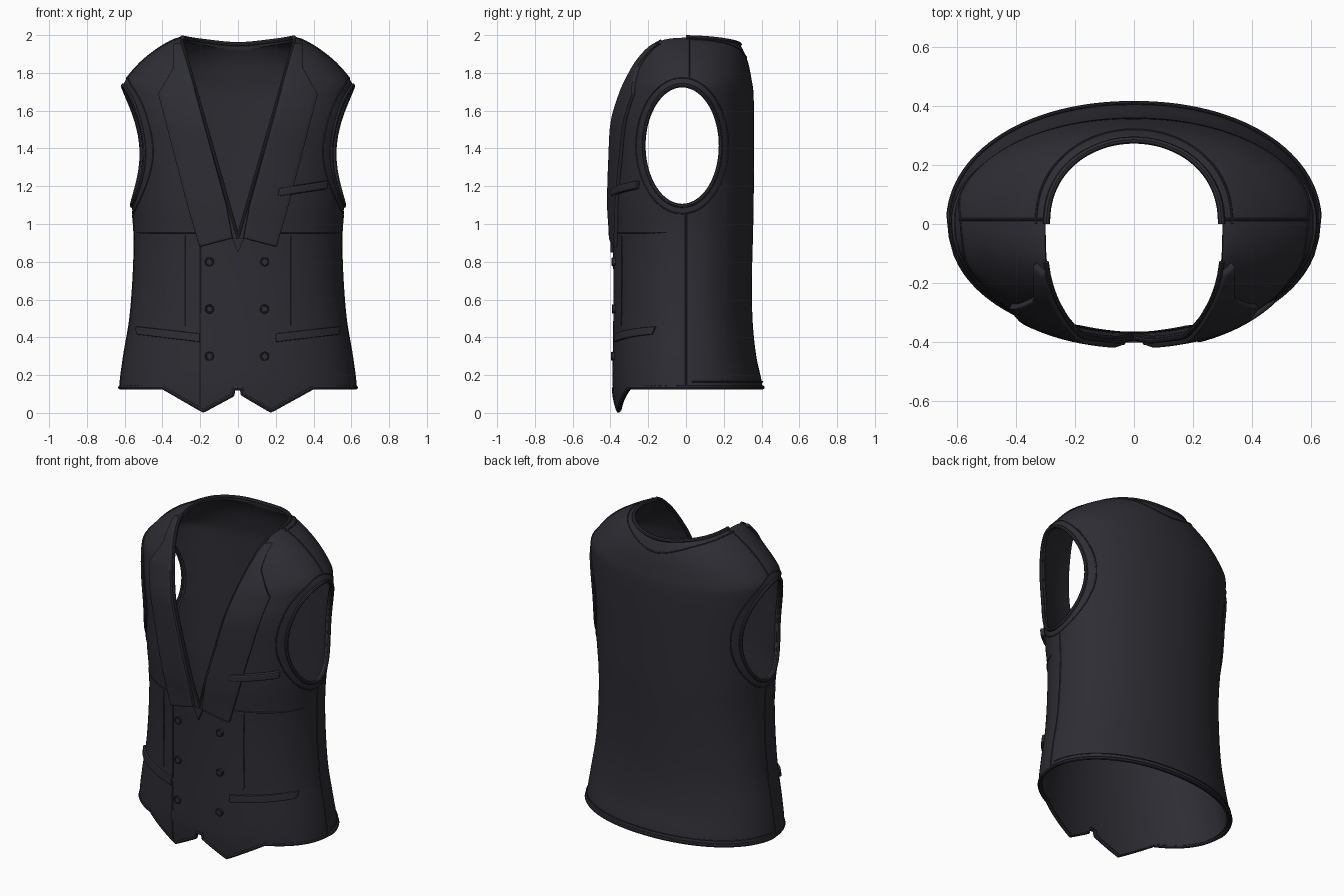
import bpy, bmesh, math
from mathutils import Vector

cube = bpy.data.objects.get("Cube")
if cube:
    bpy.data.objects.remove(cube, do_unlink=True)


def material(name, colour):
    m = bpy.data.materials.new(name)
    m.use_nodes = True
    m.diffuse_color = colour
    bsdf = m.node_tree.nodes["Principled BSDF"]
    bsdf.inputs["Base Color"].default_value = colour
    bsdf.inputs["Roughness"].default_value = 0.8
    return m


FABRIC = material("charcoal fabric", (0.026, 0.026, 0.034, 1))

# Body profile: height, half width, front depth, back depth
PROFILE = [(-.05, .63, .37, .41), (.14, .625, .388, .405), (.3, .605, .388, .372),
           (.5, .572, .385, .352), (.75, .553, .385, .35), (.95, .55, .39, .355),
           (1.1, .562, .4, .358), (1.35, .58, .4, .36), (1.55, .598, .395, .36),
           (1.7, .608, .355, .357), (1.75, .602, .335, .35), (1.85, .52, .295, .33),
           (1.92, .435, .262, .303), (1.96, .37, .245, .275), (1.98, .325, .235, .23),
           (2.0, .24, .2, .14)]
POWER = 2.1


def section(z):
    """Smoothly interpolated half width, front depth and back depth."""
    z = min(max(z, PROFILE[0][0]), PROFILE[-1][0])
    i = max(k for k in range(len(PROFILE) - 1) if PROFILE[k][0] <= z)
    p, q = PROFILE[i], PROFILE[i + 1]
    o, r = PROFILE[max(i - 1, 0)], PROFILE[min(i + 2, len(PROFILE) - 1)]
    h = q[0] - p[0]
    t = (z - p[0]) / h
    out = []
    for k in (1, 2, 3):
        m0 = (q[k] - o[k]) / (q[0] - o[0]) * h
        m1 = (r[k] - p[k]) / (r[0] - p[0]) * h
        a, b = p[k], q[k]
        out.append(a + t * m0 + t * t * (3 * (b - a) - 2 * m0 - m1)
                   + t ** 3 * (2 * (a - b) + m0 + m1))
    return out


def round_off(u):
    return max(0, 1 - min(abs(u), 1) ** POWER) ** (1 / POWER)


def front(x, z, off=0):
    w, f, _ = section(z)
    y = -f * round_off(x / w)
    n = Vector((x / w ** 2, y / f ** 2, 0)).normalized()
    return Vector((x, y, z)) + n * off


def back(x, z):
    w, _, b = section(z)
    return Vector((x, b * round_off(x / w), z))


def side(s, y, z):
    w, f, b = section(z)
    return Vector((s * w * round_off(y / (f if y < 0 else b)), y, z))


def top(x, y):
    lo, hi = 1.5, 2.0
    for _ in range(30):
        mid = (lo + hi) / 2
        w, f, b = section(mid)
        inside = abs(x / w) ** POWER + abs(y / (f if y < 0 else b)) ** POWER < 1
        lo, hi = (mid, hi) if inside else (lo, mid)
    return Vector((x, y, lo))


def add(name, bm, mat=FABRIC):
    mesh = bpy.data.meshes.new(name)
    bmesh.ops.recalc_face_normals(bm, faces=bm.faces)
    bm.to_mesh(mesh)
    bm.free()
    obj = bpy.data.objects.new(name, mesh)
    bpy.context.collection.objects.link(obj)
    mesh.materials.append(mat)
    return obj


def bake(obj):
    """Replace an object by its evaluated, smoothly shaded mesh."""
    bpy.context.view_layer.update()
    mesh = bpy.data.meshes.new_from_object(obj.evaluated_get(bpy.context.evaluated_depsgraph_get()))
    name = obj.name
    bpy.data.objects.remove(obj, do_unlink=True)
    new = bpy.data.objects.new(name, mesh)
    bpy.context.collection.objects.link(new)
    bpy.ops.object.select_all(action='DESELECT')
    new.select_set(True)
    bpy.context.view_layer.objects.active = new
    bpy.ops.object.shade_smooth_by_angle(angle=math.radians(40))
    return new


def prism(name, outline, depth, axis):
    """Closed cutter: a 2D outline extruded along an axis between two depths."""
    bm = bmesh.new()
    place = {'x': lambda u, v, d: (d, u, v), 'y': lambda u, v, d: (u, d, v),
             'z': lambda u, v, d: (u, v, d)}[axis]
    a, b = [[bm.verts.new(place(u, v, d)) for u, v in outline] for d in depth]
    bm.faces.new(a)
    bm.faces.new(b)
    for i in range(len(a)):
        j = (i + 1) % len(a)
        bm.faces.new((a[i], a[j], b[j], b[i]))
    obj = add(name, bm)
    obj.hide_render = True
    return obj


def tube(name, points, radius, closed=False):
    curve = bpy.data.curves.new(name, 'CURVE')
    curve.dimensions = '3D'
    curve.bevel_depth = radius
    curve.bevel_resolution = 2
    curve.use_fill_caps = True
    spline = curve.splines.new('POLY')
    spline.points.add(len(points) - 1)
    for p, co in zip(spline.points, points):
        p.co = (*co, 1)
    spline.use_cyclic_u = closed
    curve.materials.append(FABRIC)
    obj = bpy.data.objects.new(name, curve)
    bpy.context.collection.objects.link(obj)
    return bake(obj)


def lerp_path(pts, n):
    """n samples on each segment of a 2D path."""
    out = [Vector(a).lerp(Vector(b), k / n) for a, b in zip(pts, pts[1:]) for k in range(n)]
    return out + [Vector(pts[-1])]


def strip(name, inner, outer, thick, along=10, across=8):
    """Cloth layer lying on the front between two paths given in x and z."""
    bm = bmesh.new()
    rows = [[bm.verts.new(front(*a.lerp(b, k / across), o)) for k in range(across + 1)]
            for a, b in zip(lerp_path(inner, along), lerp_path(outer, along)) for o in [thick]]
    for r, s in zip(rows, rows[1:]):
        for k in range(across):
            bm.faces.new((r[k], r[k + 1], s[k + 1], s[k]))
    base = bmesh.ops.extrude_face_region(bm, geom=bm.faces[:])['geom']
    for v in base:
        if isinstance(v, bmesh.types.BMVert):
            v.co = front(v.co.x, v.co.z, -.004) if abs(v.co.x) < 1e-4 else v.co - (
                front(v.co.x, v.co.z, thick + .004) - front(v.co.x, v.co.z))
    obj = add(name, bm)
    bevel = obj.modifiers.new("soft_edge", 'BEVEL')
    bevel.width, bevel.segments = thick * .35, 2
    return bake(obj)


# Body shell
bm = bmesh.new()
heights = [-.04 + 1.74 * i / 44 for i in range(45)] + [1.7 + .3 * math.sin(math.pi / 2 * i / 22) for i in range(1, 23)]
rings, N = [], 128
for z in heights:
    w, f, b = section(z)
    ring = []
    for i in range(N):
        c, s = math.cos(2 * math.pi * i / N), math.sin(2 * math.pi * i / N)
        x = w * math.copysign(abs(c) ** (2 / POWER), c)
        y = (b if s > 0 else f) * math.copysign(abs(s) ** (2 / POWER), s)
        ring.append(bm.verts.new((x, y, z)))
    rings.append(ring)
for r, s in zip(rings, rings[1:]):
    for i in range(N):
        bm.faces.new((r[i - 1], r[i], s[i], s[i - 1]))
bm.faces.new(rings[-1])
body = add("vest_body", bm)
shell = body.modifiers.new("cloth", 'SOLIDIFY')
shell.thickness, shell.offset = .02, -1

# Openings: armholes, neck, front V and hem
HEM = [(.7, .135), (.4, .135), (.175, .012), (.025, .1), (.021, .13), (-.024, .13),
       (-.03, .095), (-.185, .012), (-.4, .135), (-.7, .135)]


def armhole(grow, n=72):
    return [(-.02 + (.2 + grow) * math.cos(2 * math.pi * i / n),
             1.415 + (.315 + grow) * math.sin(2 * math.pi * i / n)) for i in range(n)]


def neck(grow, n=40):
    return [((.292 + grow) * math.cos(math.pi * i / n), (.28 + grow) * math.sin(math.pi * i / n) ** .9)
            for i in range(n + 1)]


cutters = [prism("armhole_cutter", armhole(0), (-1, 1), 'x'),
           prism("neck_cutter", neck(0) + [(-.292, -.02), (.292, -.02)], (1.65, 2.5), 'z'),
           prism("front_v_cutter", [(0, .92), (.3, 1.97), (.31, 2.3), (-.31, 2.3), (-.3, 1.97)], (-1, .003), 'y'),
           prism("front_hem_cutter", HEM + [(-.7, -.3), (.7, -.3)], (-1, .002), 'y'),
           prism("back_hem_cutter", [(.8, .135), (-.8, .135), (-.8, -.4), (.8, -.4)], (-.003, 1), 'y')]
for c in cutters:
    cut = body.modifiers.new(c.name, 'BOOLEAN')
    cut.operation, cut.solver, cut.object = 'DIFFERENCE', 'EXACT', c
body = bake(body)
for c in cutters:
    bpy.data.objects.remove(c, do_unlink=True)

# Edge piping and seams around the openings
hem_front = [front(p.x, p.y, -.006) for p in lerp_path([(.622, .135)] + HEM[1:-1] + [(-.622, .135)], 14)]
hem_back = [back(-.624 * math.cos(math.pi * i / 60), .135) for i in range(61)]
tube("hem_piping", hem_front + hem_back, .011, True)
tube("back_hem_stitch", [p + Vector((0, .002, .03)) for p in hem_back], .003)
tube("neck_piping", [top(x, y) for x, y in neck(.004)], .012)
tube("back_neck_seam", [top(x, y) for x, y in neck(.04)], .004)
for s, word in ((1, "left"), (-1, "right")):
    tube(word + "_armhole_piping", [side(s, y, z) for y, z in armhole(.004)], .011, True)
    tube(word + "_armhole_seam", [side(s, y, z) for y, z in armhole(.045)], .004, True)
    tube(word + "_side_seam", [side(s, 0, .14 + .91 * i / 30) for i in range(31)], .004)
    tube(word + "_shoulder_seam", [top(s * (.3 + .29 * i / 20), .015) for i in range(21)], .005)
    tube(word + "_front_edge", [front(p.x, p.y, -.004) for p in lerp_path([(0, .93), (s * .3, 1.97)], 40)], .009)
    tube(word + "_waist_seam", [front(s * (.2 + .335 * i / 20), .955) for i in range(21)], .004)
    tube(word + "_front_dart", [front(s * .28, .46 + .48 * i / 20) for i in range(21)], .003)

    # Lapels with a pointed shoulder and narrow collar
    strip(word + "_lapel", [(s * x, z) for x, z in ((.028, .925), (.06, 1.1), (.22, 1.69), (.262, 1.835), (.297, 1.955))],
          [(s * x, z) for x, z in ((.2, .88), (.255, 1.07), (.415, 1.69), (.335, 1.83), (.33, 1.955))], .02)
    # Waist pocket welts
    strip(word + "_waist_pocket", [(s * .2, .375), (s * .53, .415)], [(s * .2, .42), (s * .535, .458)], .014, 20, 4)

strip("chest_pocket", [(.205, 1.145), (.46, 1.185)], [(.21, 1.19), (.465, 1.23)], .026, 20, 4)
strip("front_point", [(0, .85), (-.032, .925)], [(.001, .85), (.032, .925)], .012)
tube("overlap_edge", [front(-.2, .03 + .86 * i / 40) for i in range(41)], .005)

# Double row of buttons
for x in (-.15, .14):
    for z in (.8, .55, .3):
        at = front(x, z, .006)
        bpy.ops.mesh.primitive_cylinder_add(vertices=24, radius=.021, depth=.016, location=at, rotation=(math.pi / 2, 0, 0))
        disc = bpy.context.object
        bpy.ops.mesh.primitive_torus_add(major_segments=24, minor_segments=8, major_radius=.019, minor_radius=.005,
                                         location=at - Vector((0, .007, 0)), rotation=(math.pi / 2, 0, 0))
        for obj, name in ((disc, "button"), (bpy.context.object, "button_rim")):
            obj.name = name
            obj.data.materials.append(FABRIC)
            bpy.ops.object.select_all(action='DESELECT')
            obj.select_set(True)
            bpy.ops.object.shade_smooth_by_angle(angle=math.radians(40))
